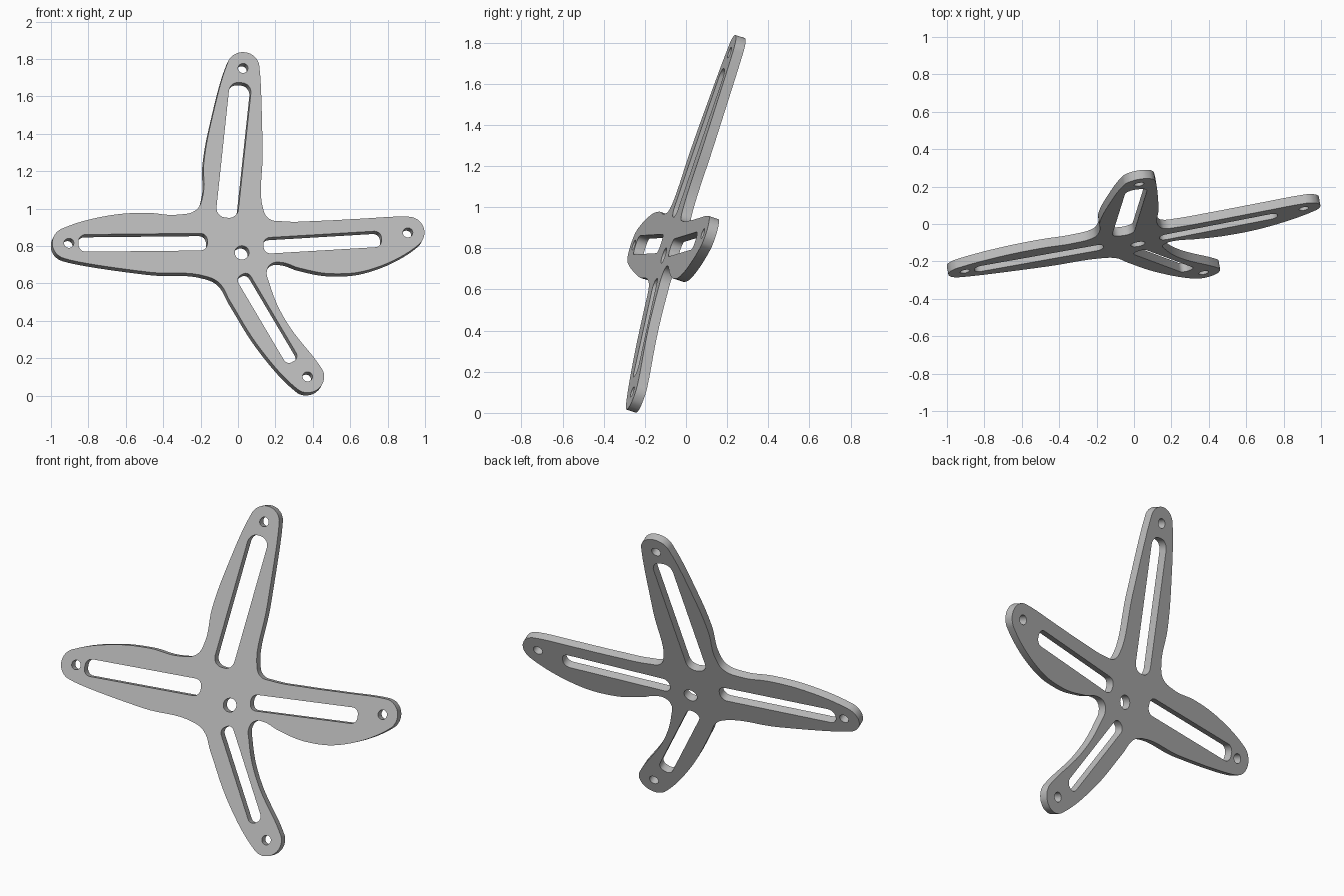
import bpy
import bmesh
from math import cos, sin, radians, pi
from mathutils import Vector, Matrix

cube = bpy.data.objects.get("Cube")
if cube:
    bpy.data.objects.remove(cube, do_unlink=True)

THICK = 0.05
TIP_RADIUS = 0.09
BOLT_RADIUS = 0.027
SQUASH = Vector((0.985, 0.95))   # round shapes flatten slightly on the tilted plane


def arc(centre, radius, start, end, steps):
    """Points on a circle arc, angles in degrees."""
    angles = [radians(start + (end - start) * i / steps) for i in range(steps + 1)]
    return [Vector(centre) + radius * Vector((cos(a), sin(a))) * SQUASH for a in angles]


def slot(centre, slope_deg, half_length, half_width):
    """Rounded rectangle along a given direction."""
    radius = half_width * 0.85
    turn = Matrix.Rotation(radians(slope_deg), 2)
    points = []
    for k, (sx, sy) in enumerate(((1, 1), (-1, 1), (-1, -1), (1, -1))):
        corner = Vector((sx * (half_length - radius), sy * (half_width - radius)))
        for i in range(7):
            a = (k + i / 6) * pi / 2
            points.append(Vector(centre) + turn @ (corner + radius * Vector((cos(a), sin(a)))))
    return points


def add_loop(curve, points, smooth=False):
    """Closed outline or hole in the flat curve."""
    if smooth:
        spline = curve.splines.new('BEZIER')
        spline.bezier_points.add(len(points) - 1)
        for bp, p in zip(spline.bezier_points, points):
            bp.co = (p[0], p[1], 0)
            bp.handle_left_type = bp.handle_right_type = 'AUTO'
    else:
        spline = curve.splines.new('POLY')
        spline.points.add(len(points) - 1)
        for sp, p in zip(spline.points, points):
            sp.co = (p[0], p[1], 0, 1)
    spline.use_cyclic_u = True


# Each arm: bolt hole, tip arc, slot, and the edge leading to the next arm
arms = [
    dict(bolt=(0.027, 1.751), tip=(-3, 168), slot=((-0.023, 1.313), 83.9, 0.363, 0.059),
         edge=[(-0.135, 1.5), (-0.182, 1.25), (-0.19, 1.06), (-0.222, 0.995),
               (-0.32, 0.968), (-0.5, 0.978), (-0.72, 0.958)]),
    dict(bolt=(-0.904, 0.816), tip=(108, 254), slot=((-0.508, 0.819), 0.6, 0.345, 0.046),
         edge=[(-0.47, 0.66), (-0.17, 0.638), (-0.1, 0.602), (-0.042, 0.505), (0.12, 0.25)]),
    dict(bolt=(0.372, 0.102), tip=(222, 402), slot=((0.157, 0.415), -59.4, 0.27, 0.038),
         edge=[(0.25, 0.41), (0.168, 0.6), (0.155, 0.67), (0.18, 0.706), (0.23, 0.713),
               (0.33, 0.682), (0.516, 0.652), (0.73, 0.682)]),
    dict(bolt=(0.908, 0.872), tip=(-48, 94), slot=((0.452, 0.82), 3.4, 0.316, 0.043),
         edge=[(0.65, 0.946), (0.436, 0.935), (0.23, 0.933), (0.168, 0.945),
               (0.137, 0.99), (0.132, 1.32)]),
]

# Flat plate as a filled curve with holes
curve = bpy.data.curves.new("plate_profile", 'CURVE')
curve.dimensions = '2D'
curve.fill_mode = 'BOTH'
curve.resolution_u = 8
curve.extrude = THICK / 2

outline = []
for arm in arms:
    outline += arc(arm["bolt"], TIP_RADIUS, *arm["tip"], 6) + [Vector(p) for p in arm["edge"]]
add_loop(curve, outline, smooth=True)

for arm in arms:
    add_loop(curve, arc(arm["bolt"], BOLT_RADIUS, 0, 345, 23))
    add_loop(curve, slot(*arm["slot"]))
add_loop(curve, arc((0.021, 0.765), 0.039, 0, 345, 23))   # hub hole

# Turn the curve into a mesh
profile = bpy.data.objects.new("plate_profile", curve)
bpy.context.scene.collection.objects.link(profile)
depsgraph = bpy.context.evaluated_depsgraph_get()
mesh = bpy.data.meshes.new_from_object(profile.evaluated_get(depsgraph))
bpy.data.objects.remove(profile, do_unlink=True)

# Lay the plate on its leaning plane, front face outwards
lean_x, lean_z, offset = 0.175, 0.323, -0.359
along = Vector((1, lean_x, 0))
up = Vector((0, lean_z, 1))
normal = along.cross(up).normalized()
origin = Vector((0, offset, 0)) - normal * THICK / 2
tilt = Matrix((along, up, normal)).transposed().to_4x4()
mesh.transform(Matrix.Translation(origin) @ tilt)

bm = bmesh.new()
bm.from_mesh(mesh)
bmesh.ops.remove_doubles(bm, verts=bm.verts, dist=0.0002)
bmesh.ops.recalc_face_normals(bm, faces=bm.faces)
bm.to_mesh(mesh)
bm.free()

# Single grey colour
grey = bpy.data.materials.new("plain_grey")
grey.use_nodes = True
colour = (0.5, 0.5, 0.5, 1)
grey.diffuse_color = colour
grey.node_tree.nodes["Principled BSDF"].inputs["Base Color"].default_value = colour
mesh.materials.clear()
mesh.materials.append(grey)

plate = bpy.data.objects.new("four_arm_plate", mesh)
bpy.context.scene.collection.objects.link(plate)
bpy.ops.object.select_all(action='DESELECT')
plate.select_set(True)
bpy.context.view_layer.objects.active = plate
bpy.ops.object.shade_smooth_by_angle(angle=radians(35))
